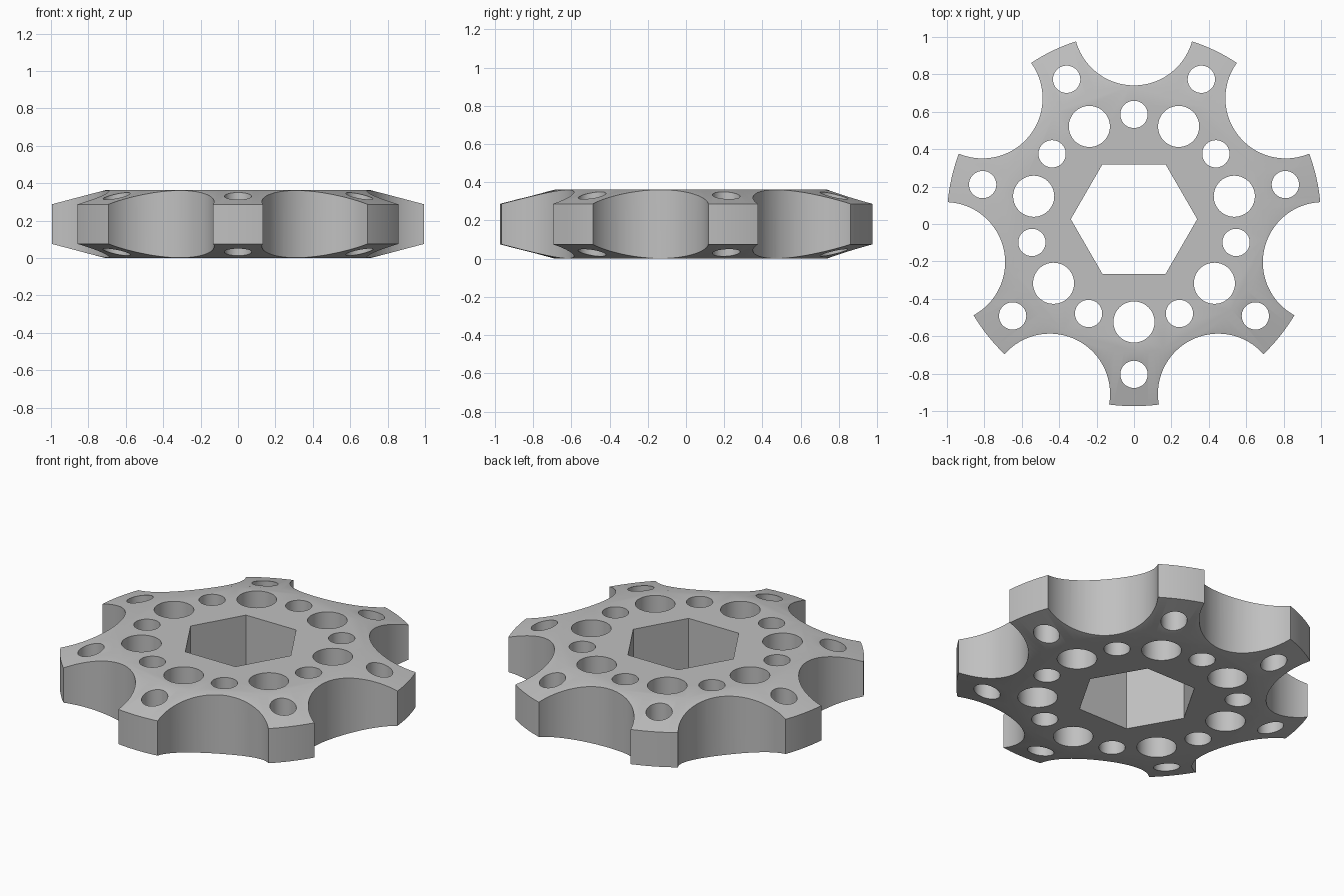
import bpy, bmesh, math
from mathutils import Matrix, Vector

cube = bpy.data.objects.get("Cube")
if cube:
    bpy.data.objects.remove(cube, do_unlink=True)

ARMS = 7
HEIGHT = 0.362
CENTRE = Vector((0, 0.026, 0))

grey = bpy.data.materials.new("plain grey")
grey.use_nodes = True
colour = (0.53, 0.53, 0.53, 1)
grey.diffuse_color = colour
grey.node_tree.nodes["Principled BSDF"].inputs["Base Color"].default_value = colour


def make_object(name, bm):
    bmesh.ops.recalc_face_normals(bm, faces=bm.faces)
    mesh = bpy.data.meshes.new(name)
    bm.to_mesh(mesh)
    bm.free()
    mesh.materials.append(grey)
    obj = bpy.data.objects.new(name, mesh)
    obj.location = CENTRE
    bpy.context.collection.objects.link(obj)
    return obj


def lathe(profile, sides):
    """Closed solid from (radius, height) rings, listed bottom to top."""
    bm = bmesh.new()
    rings = [[bm.verts.new((r * math.cos(math.tau * i / sides),
                            r * math.sin(math.tau * i / sides), z))
              for i in range(sides)] for r, z in profile]
    for low, high in zip(rings, rings[1:]):
        for i in range(sides):
            j = (i + 1) % sides
            bm.faces.new((low[i], low[j], high[j], high[i]))
    bm.faces.new(rings[0][::-1])
    bm.faces.new(rings[-1])
    return bm


def add_prism(bm, radius, distance, angle, sides=64):
    """Upright through-cutter at a polar position."""
    place = Matrix.Rotation(angle, 4, "Z") @ Matrix.Translation((distance, 0, HEIGHT / 2))
    bmesh.ops.create_cone(bm, cap_ends=True, segments=sides, radius1=radius,
                          radius2=radius, depth=1, matrix=place)


# Disc with bevelled rims
rim_low = 0.075
disc = make_object("star_plate", lathe(
    [(0.71, 0), (1.0, rim_low), (1.0, HEIGHT - rim_low), (0.71, HEIGHT)], 168))

# Cutters: round holes on the arms, and scallops and holes between them
cuts = bmesh.new()
for k in range(ARMS):
    arm = -math.pi / 2 + math.tau * k / ARMS
    gap = arm + math.pi / ARMS
    add_prism(cuts, 0.073, 0.83, arm, 48)     # arm hole
    add_prism(cuts, 0.11, 0.55, arm, 48)      # large inner hole
    add_prism(cuts, 0.073, 0.56, gap, 48)     # small inner hole
    add_prism(cuts, 0.322, 1.037, gap, 96)    # scallop

# Hexagonal bore with corners on the x axis, turned to suit the cone's first vertex
bore = bmesh.new()
bmesh.ops.create_cone(bore, cap_ends=True, segments=6, radius1=0.338, radius2=0.338,
                      depth=1, matrix=Matrix.Translation((0, 0, HEIGHT / 2)))
first = max(bore.verts, key=lambda v: v.co.x).co
bmesh.ops.rotate(bore, verts=bore.verts,
                 matrix=Matrix.Rotation(-math.atan2(first.y, first.x), 3, "Z"))

cutters = [make_object("hole_cutter", cuts), make_object("bore_cutter", bore)]
bpy.ops.object.select_all(action="DESELECT")
disc.select_set(True)
bpy.context.view_layer.objects.active = disc
for cutter in cutters:
    cutter.hide_render = True
    mod = disc.modifiers.new("cut", "BOOLEAN")
    mod.operation = "DIFFERENCE"
    mod.solver = "EXACT"
    mod.object = cutter
    bpy.ops.object.modifier_apply(modifier=mod.name)
for cutter in cutters:
    bpy.data.objects.remove(cutter, do_unlink=True)

bpy.ops.object.shade_smooth_by_angle(angle=math.radians(30))
